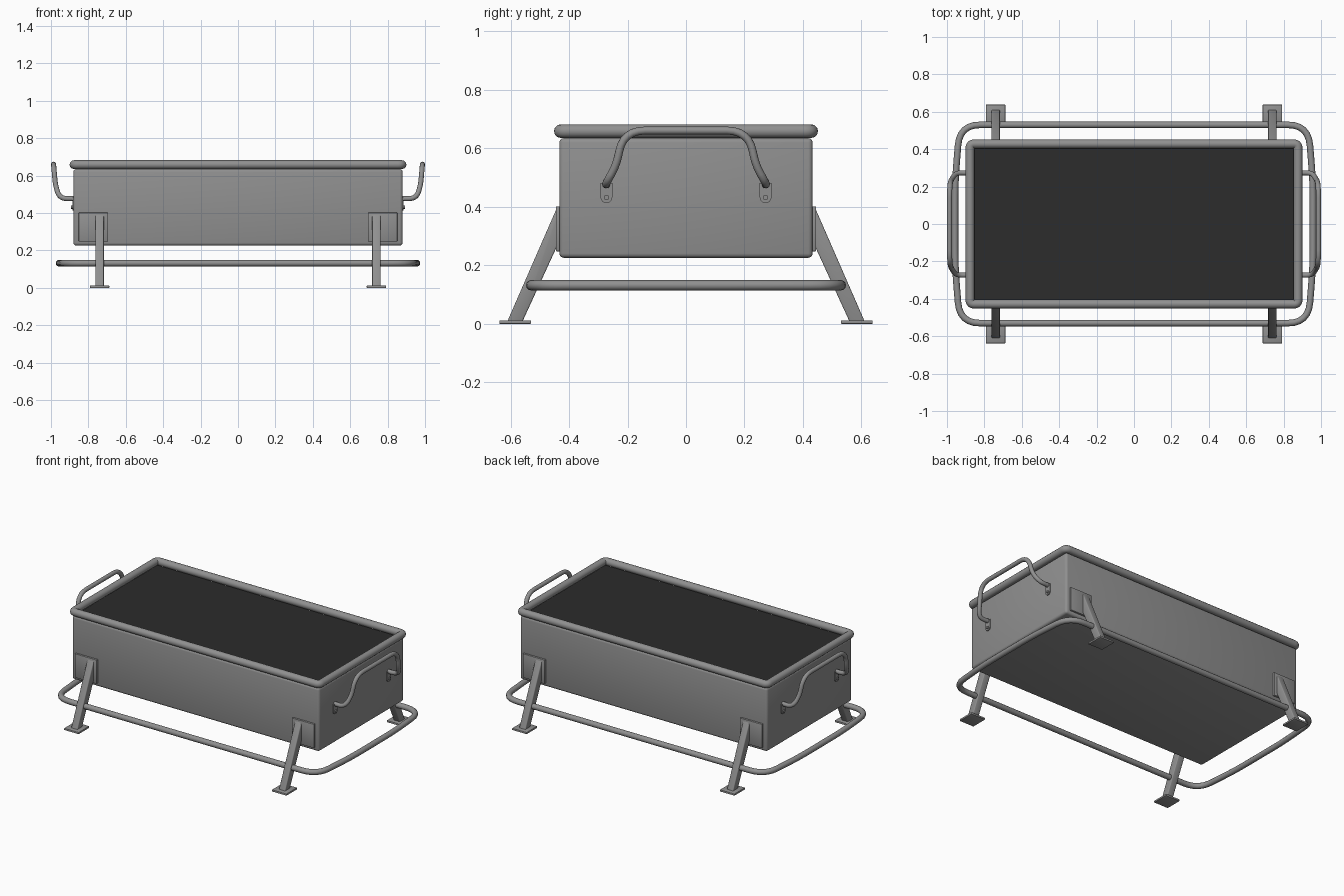
import bpy, bmesh, math
from mathutils import Vector, Matrix

if "Cube" in bpy.data.objects:
    bpy.data.objects.remove(bpy.data.objects["Cube"])


def material(name, v):
    m = bpy.data.materials.new(name)
    m.diffuse_color = (v, v, v, 1)
    m.use_nodes = True
    m.node_tree.nodes["Principled BSDF"].inputs["Base Color"].default_value = m.diffuse_color
    return m


METAL = material("dark_metal", 0.28)
FILLING = material("dark_filling", 0.025)


def finish(name, mesh, mirror=None, mat=METAL):
    """Link a mesh, smooth it while keeping hard edges, mirror if asked."""
    mesh.materials.clear()
    mesh.materials.append(mat)
    for p in mesh.polygons:
        p.use_smooth = True
    mesh.set_sharp_from_angle(angle=math.radians(35))
    ob = bpy.data.objects.new(name, mesh)
    bpy.context.collection.objects.link(ob)
    if mirror:
        m = ob.modifiers.new("Mirror", 'MIRROR')
        m.use_axis = mirror
    return ob


def from_bm(name, bm, mirror=None, mat=METAL):
    me = bpy.data.meshes.new(name)
    bm.to_mesh(me)
    bm.free()
    return finish(name, me, mirror, mat)


def box(name, lo, hi, bevel=0.0, segs=3, mirror=None, mat=METAL):
    lo, hi = Vector(lo), Vector(hi)
    bm = bmesh.new()
    bmesh.ops.create_cube(bm, size=1)
    bmesh.ops.scale(bm, vec=hi - lo, verts=bm.verts)
    bmesh.ops.translate(bm, vec=(lo + hi) / 2, verts=bm.verts)
    if bevel:
        bmesh.ops.bevel(bm, geom=bm.edges[:], offset=bevel, segments=segs,
                        profile=0.5, affect='EDGES')
    return from_bm(name, bm, mirror, mat)


def rod(name, a, b, r, sides=24, mirror=None):
    a, b = Vector(a), Vector(b)
    bm = bmesh.new()
    rot = (b - a).to_track_quat('Z', 'Y').to_matrix().to_4x4()
    bmesh.ops.create_cone(bm, cap_ends=True, segments=sides, radius1=r, radius2=r,
                          depth=(b - a).length,
                          matrix=Matrix.Translation((a + b) / 2) @ rot)
    return from_bm(name, bm, mirror)


def side_prism(name, profile, x0, x1, bevel, mirror=None):
    """Extrude a (y, z) outline from x0 to x1."""
    bm = bmesh.new()
    face = bm.faces.new([bm.verts.new((x0, y, z)) for y, z in profile])
    ext = bmesh.ops.extrude_face_region(bm, geom=[face])
    moved = [v for v in ext['geom'] if isinstance(v, bmesh.types.BMVert)]
    bmesh.ops.translate(bm, vec=(x1 - x0, 0, 0), verts=moved)
    bmesh.ops.recalc_face_normals(bm, faces=bm.faces)
    bmesh.ops.bevel(bm, geom=bm.edges[:], offset=bevel, segments=3,
                    profile=0.5, affect='EDGES')
    return from_bm(name, bm, mirror)


def fillet(pts, radii, cyclic, steps=6):
    """Round path corners with quadratic arcs."""
    pts = [Vector(p) for p in pts]
    n, out = len(pts), []
    for i, p in enumerate(pts):
        if radii[i] == 0 or (not cyclic and i in (0, n - 1)):
            out.append(p)
            continue
        a = p + (pts[i - 1] - p).normalized() * radii[i]
        b = p + (pts[(i + 1) % n] - p).normalized() * radii[i]
        for k in range(steps + 1):
            t = k / steps
            out.append(a * (1 - t) ** 2 + p * 2 * t * (1 - t) + b * t * t)
    return out


def tube(name, pts, radii, r, cyclic=False, mirror=None):
    path = fillet(pts, radii, cyclic)
    cu = bpy.data.curves.new(name, 'CURVE')
    cu.dimensions = '3D'
    cu.bevel_depth = r
    cu.bevel_resolution = 4
    cu.use_fill_caps = True
    sp = cu.splines.new('POLY')
    sp.points.add(len(path) - 1)
    for q, p in zip(sp.points, path):
        q.co = (*p, 1)
    sp.use_cyclic_u = cyclic
    tmp = bpy.data.objects.new(name + "_path", cu)
    bpy.context.collection.objects.link(tmp)
    dg = bpy.context.evaluated_depsgraph_get()
    me = bpy.data.meshes.new_from_object(tmp.evaluated_get(dg))
    bpy.data.objects.remove(tmp)
    return finish(name, me, mirror)


XY, X = (True, True, False), (True, False, False)

# Tray body with rounded edges, and its dark filling just below the rim
box("tray_body", (-0.88, -0.433, 0.226), (0.88, 0.433, 0.635), 0.015)
box("tray_filling", (-0.862, -0.412, 0.6), (0.862, 0.412, 0.641), mat=FILLING)

# Round rim around the top
rx, ry, rz = 0.877, 0.428, 0.659
tube("top_rim", [(-rx, -ry, rz), (rx, -ry, rz), (rx, ry, rz), (-rx, ry, rz)],
     [0.022] * 4, 0.0235, cyclic=True)

# Foot rail around the legs, with slightly bowed ends
z = 0.132
tube("foot_rail",
     [(-0.932, -0.53, z), (0.932, -0.53, z), (0.957, -0.22, z), (0.957, 0.22, z),
      (0.932, 0.53, z), (-0.932, 0.53, z), (-0.957, 0.22, z), (-0.957, -0.22, z)],
     [0.11, 0.11, 0.1, 0.1, 0.11, 0.11, 0.1, 0.1], 0.0175, cyclic=True)

# Splayed square legs, mounting plates and feet
side_prism("leg", [(-0.612, 0.006), (-0.56, 0.006), (-0.425, 0.3), (-0.425, 0.4),
                   (-0.44, 0.4)], 0.717, 0.762, 0.005, mirror=XY)
box("leg_plate", (0.695, -0.445, 0.248), (0.852, -0.425, 0.402), 0.003, 2, mirror=XY)
box("foot", (0.688, -0.638, 0.0), (0.792, -0.53, 0.012), 0.002, 2, mirror=XY)

# Carrying handles on both ends
tube("handle",
     [(0.87, -0.272, 0.477), (0.952, -0.275, 0.477), (0.976, -0.237, 0.545),
      (0.986, -0.215, 0.661), (0.986, 0.215, 0.661), (0.976, 0.237, 0.545),
      (0.952, 0.275, 0.477), (0.87, 0.272, 0.477)],
     [0, 0.04, 0.04, 0.075, 0.075, 0.04, 0.04, 0], 0.0135, mirror=X)

# Handle tabs with a rounded lower end and a bolt
box("handle_tab", (0.87, -0.292, 0.433), (0.886, -0.252, 0.482), mirror=XY)
rod("handle_tab_end", (0.87, -0.272, 0.433), (0.886, -0.272, 0.433), 0.02, mirror=XY)
rod("handle_bolt", (0.88, -0.272, 0.432), (0.892, -0.272, 0.432), 0.009, 12, mirror=XY)
